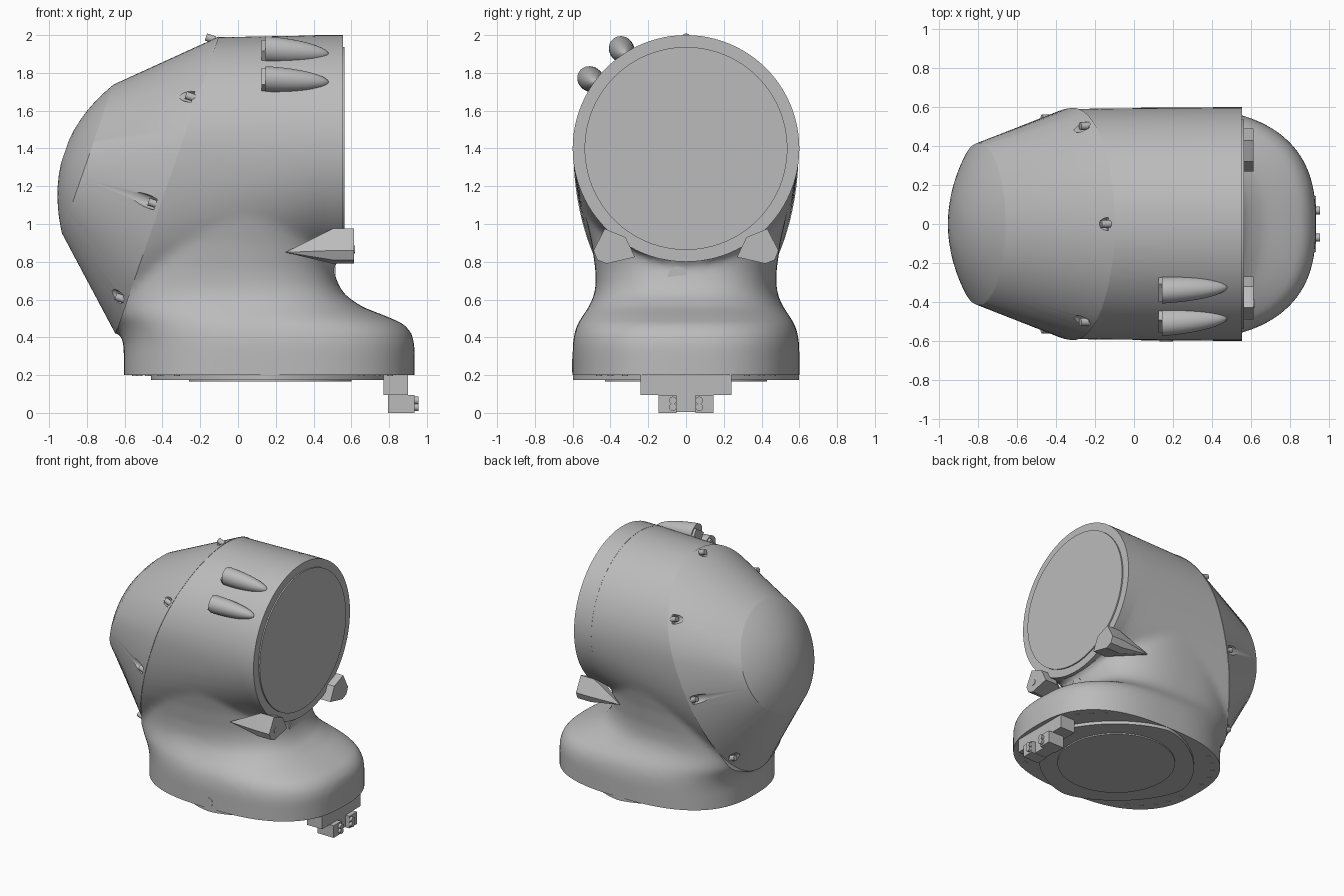
import bpy, bmesh
from math import sin, cos, pi, radians
from mathutils import Vector, Matrix

if "Cube" in bpy.data.objects:
    bpy.data.objects.remove(bpy.data.objects["Cube"], do_unlink=True)

grey = bpy.data.materials.new("light grey")
grey.use_nodes = True
grey.diffuse_color = (0.5, 0.5, 0.5, 1)
grey.node_tree.nodes["Principled BSDF"].inputs["Base Color"].default_value = (0.5, 0.5, 0.5, 1)
parts = []

# Slanted seam plane between the housing and its cover
UP = Vector((0.329, 0, 0.944)).normalized()
OUT = Vector((-UP.z, 0, UP.x))
SEAM = Vector((-0.31, 0, 1.39))
SIDE = Vector((0, 1, 0))
N = 96
TURN = [2 * pi * i / N for i in range(N)]


def finish(name, bm):
    bmesh.ops.recalc_face_normals(bm, faces=bm.faces)
    mesh = bpy.data.meshes.new(name)
    bm.to_mesh(mesh)
    bm.free()
    mesh.materials.append(grey)
    ob = bpy.data.objects.new(name, mesh)
    bpy.context.collection.objects.link(ob)
    parts.append(ob)
    return ob


def loft(name, rings):
    bm = bmesh.new()
    rows = [[bm.verts.new(p) for p in ring] for ring in rings]
    for a, b in zip(rows, rows[1:]):
        for i in range(len(a)):
            j = (i + 1) % len(a)
            bm.faces.new((a[i], a[j], b[j], b[i]))
    bm.faces.new(rows[0])
    bm.faces.new(rows[-1])
    return finish(name, bm)


def rod(name, centre, axis, radius, length, sides=32):
    bm = bmesh.new()
    turn = Vector(axis).to_track_quat('Z', 'Y').to_matrix().to_4x4()
    bmesh.ops.create_cone(bm, cap_ends=True, segments=sides, radius1=radius, radius2=radius,
                          depth=length, matrix=Matrix.Translation(centre) @ turn)
    return finish(name, bm)


def box(name, lo, hi):
    bm = bmesh.new()
    lo, hi = Vector(lo), Vector(hi)
    size = Matrix.Diagonal((*(hi - lo), 1))
    bmesh.ops.create_cube(bm, size=1, matrix=Matrix.Translation((lo + hi) / 2) @ size)
    return finish(name, bm)


def superellipse(z, x0, x1, w, power=2.6):
    def curve(v):
        return abs(v) ** (2 / power) * (1 if v > 0 else -1)
    return [Vector(((x0 + x1) / 2 + (x1 - x0) / 2 * curve(cos(t)), w * curve(sin(t)), z))
            for t in TURN]


def egg(t, inset=0.0):
    reach = 0.635 if cos(t) > 0 else 1.025
    return SEAM + UP * cos(t) * (reach - inset) + SIDE * sin(t) * (0.592 - inset)


def circle(x, r):
    return [Vector((x, r * sin(t), 1.4 + r * cos(t))) for t in TURN]


def remove(ob):
    parts.remove(ob)
    bpy.data.objects.remove(ob, do_unlink=True)


def boolean(ob, other, operation):
    mod = ob.modifiers.new("boolean", 'BOOLEAN')
    mod.operation, mod.solver, mod.object = operation, 'EXACT', other


def bake(ob):
    bpy.context.view_layer.update()
    graph = bpy.context.evaluated_depsgraph_get()
    mesh = bpy.data.meshes.new_from_object(ob.evaluated_get(graph))
    ob.modifiers.clear()
    ob.data = mesh
    mesh.materials.clear()
    mesh.materials.append(grey)


# Housing: flared base and neck blended into the barrel
sections = [(0.1, -.605, .935, .6), (.36, -.605, .935, .6), (.42, -.62, .92, .592),
            (.47, -.645, .88, .575), (.51, -.68, .79, .55), (.56, -.7, .66, .515),
            (.62, -.72, .57, .487), (.68, -.73, .53, .478), (.76, -.73, .505, .48),
            (.9, -.7, .5, .5), (1.1, -.6, .5, .545), (1.4, -.4, .45, .58)]
housing = loft("housing", [superellipse(*s) for s in sections])
barrel = loft("barrel", [[egg(t) - Vector((0.1, 0, 0)) for t in TURN],
                         [egg(t) for t in TURN], circle(0.45, 0.6), circle(0.54, 0.6)])
boolean(housing, barrel, 'UNION')
remesh = housing.modifiers.new("blend", 'REMESH')
remesh.mode, remesh.voxel_size = 'VOXEL', 0.02
smooth = housing.modifiers.new("soften", 'SMOOTH')
smooth.factor, smooth.iterations = 0.5, 14
bake(housing)
remove(barrel)

# Trim the housing crisply at the seam and at the underside
bm = bmesh.new()
bm.from_mesh(housing.data)
for point, normal in ((SEAM, OUT), (Vector((0, 0, 0.2)), Vector((0, 0, -1)))):
    cut = bmesh.ops.bisect_plane(bm, geom=bm.verts[:] + bm.edges[:] + bm.faces[:], dist=1e-5,
                                 plane_co=point, plane_no=normal, clear_outer=True)
    rim = [e for e in cut["geom_cut"] if isinstance(e, bmesh.types.BMEdge) and e.is_boundary]
    bmesh.ops.edgeloop_fill(bm, edges=rim)
bmesh.ops.recalc_face_normals(bm, faces=bm.faces)
bm.to_mesh(housing.data)
bm.free()

# Barrel end
rod("barrel_rim", (0.48, 0, 1.4), (1, 0, 0), 0.6, 0.15, 96)
rod("end_plate", (0.55, 0, 1.4), (1, 0, 0), 0.537, 0.03, 96)

# Rear cover: egg-shaped rim, conical wall and shallow dome
hub = Vector((-0.795, 0, 1.345))
rings = [[egg(t, -0.004) for t in TURN]]
for k in range(10):
    f = cos(k / 10 * pi / 2)
    rings.append([hub + OUT * 0.13 * (1 - f * f) + (UP * cos(t) + SIDE * sin(t)) * 0.417 * f
                  for t in TURN])
cover = loft("rear_cover", rings)

# Screw pockets around the cover rim
cutters = []
for a in (0, 62, 108, 147, -62, -108, -147):
    p = egg(radians(a), 0.022)
    cutters.append(rod("pocket_cutter", p + OUT * 0.175, OUT, 0.034, 0.3, 20))
    boolean(cover, cutters[-1], 'DIFFERENCE')
    rod("cover_screw", p + OUT * 0.04, OUT, 0.02, 0.05, 16)
bake(cover)
for c in cutters:
    remove(c)

# Two teardrop cable pods on the upper front of the barrel
for a in (33, 54):
    radial = Vector((0, -sin(radians(a)), cos(radians(a))))
    across = radial.cross(Vector((1, 0, 0)))
    axis = Vector((0, 0, 1.4))
    pod = []
    for k in range(12):
        u = sin(k / 11 * pi / 2) * 0.995
        r = (1 - u * u) ** 0.5
        mid = axis + radial * (0.625 - 0.03 * u) + Vector((0.145 + 0.335 * u, 0, 0))
        pod.append([mid + (radial * 0.072 * cos(t) + across * 0.066 * sin(t)) * r
                    for t in TURN[::3]])
    loft("cable_pod", pod)
    loft("pod_socket", [[axis + Vector((x, 0, 0)) + radial * h + across * w
                         for h, w in ((.57, -.055), (.65, -.055), (.65, .055), (.57, .055))]
                        for x in (0.125, 0.16)])

# Mounting lugs under the barrel end
outline = ((.43, .975), (.49, .86), (.47, .81), (.42, .79), (.27, .825), (.32, .93))
for s in (-1, 1):
    bm = bmesh.new()
    for x in (0.615, 0.5):
        for y, z in outline:
            bm.verts.new((x, s * y, z))
    bm.verts.new((0.25, s * 0.46, 0.85))
    bmesh.ops.convex_hull(bm, input=bm.verts)
    finish("mounting_lug", bm)
rod("lug_pin", (0.615, -0.41, 0.865), (1, 0, 0), 0.022, 0.008, 20)

# Round plugs
rod("neck_plug", (0.5, -0.045, 0.725), (1, 0, 0), 0.05, 0.03)
rod("base_plug", (0.165, -0.595, 0.25), (0, 1, 0), 0.035, 0.016)

# Underside plates and bolts
loft("bottom_plate", [superellipse(z, -0.46, 0.8, 0.598, 1.6) for z in (0.175, 0.21)])
rod("bottom_disc", (0.17, 0, 0.18), (0, 0, 1), 0.43, 0.03, 64)
flange = superellipse(0.2, -0.55, 0.88, 0.55)
for i in (8, 11, 14, 34, 37, 40, 43, 46, 50, 53, 56, 59, 62, 82, 85, 88):
    rod("flange_bolt", flange[i], (0, 0, 1), 0.016, 0.008, 12)

# Connector block with terminal screws
box("connector_mount", (0.77, -0.24, 0.095), (0.9, 0.24, 0.22))
box("connector_core", (0.8, -0.06, 0.005), (0.9, 0.06, 0.1))
for s in (-1, 1):
    box("connector_block", (0.795, s * 0.05, 0), (0.935, s * 0.145, 0.095))
    for z in (0.03, 0.066):
        rod("terminal_screw", (0.935, s * 0.07, z), (1, 0, 0), 0.02, 0.04, 16)

# Shading
bpy.ops.object.select_all(action='DESELECT')
for ob in parts:
    ob.select_set(True)
bpy.context.view_layer.objects.active = housing
bpy.ops.object.shade_smooth_by_angle(angle=radians(30))
